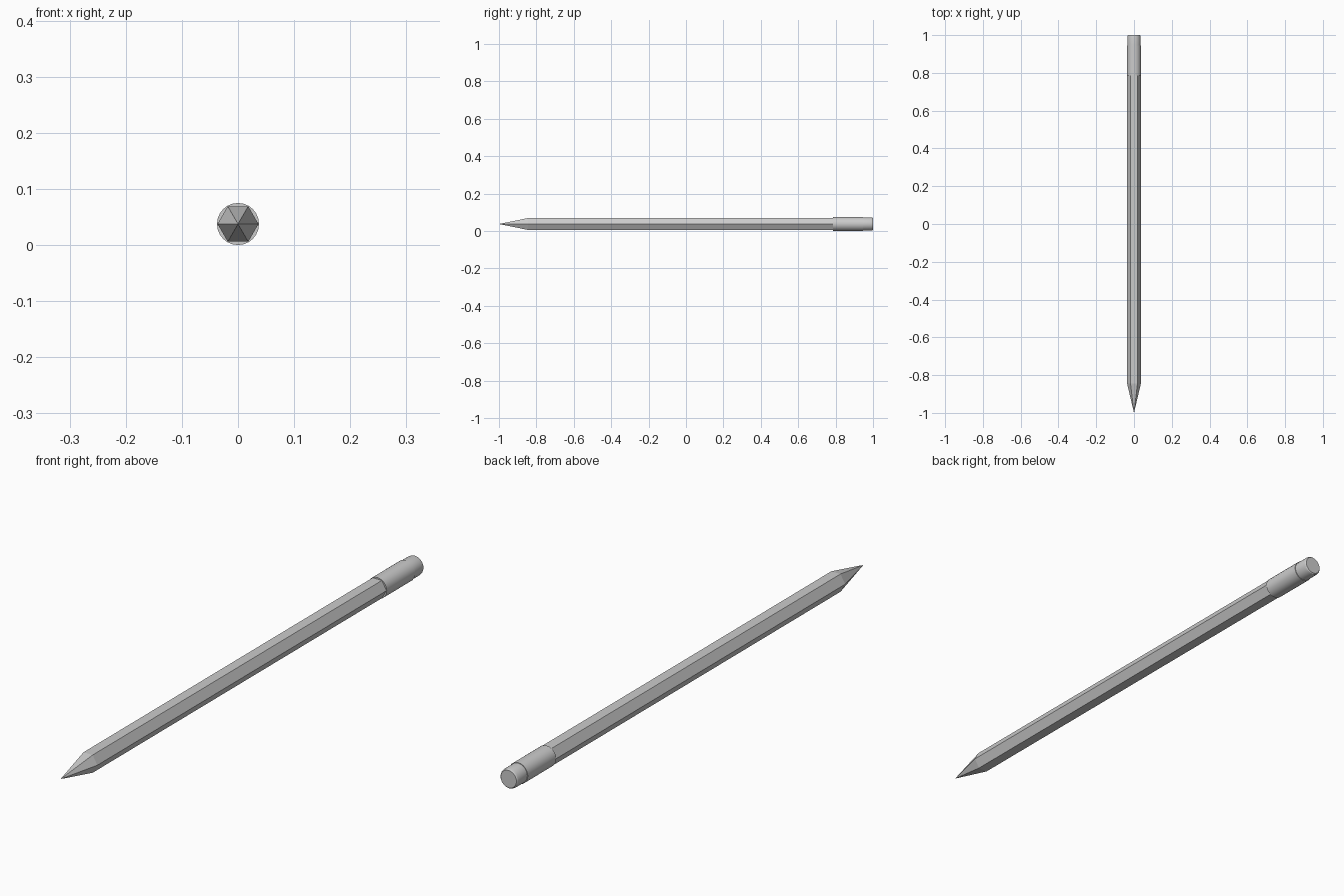
import bpy, bmesh, math

if "Cube" in bpy.data.objects:
    bpy.data.objects.remove(bpy.data.objects["Cube"])

CZ = 0.0375  # height of the pencil axis


def lathe(name, profile, sides, smooth=False):
    """Closed solid along y from (y, radius) pairs; radius 0 makes a point."""
    bm = bmesh.new()
    rings = []
    for y, r in profile:
        if r == 0:
            rings.append([bm.verts.new((0, y, CZ))])
        else:
            rings.append([bm.verts.new((r * math.cos(2 * math.pi * i / sides), y,
                                        CZ + r * math.sin(2 * math.pi * i / sides)))
                          for i in range(sides)])
    for a, b in zip(rings, rings[1:]):
        for i in range(sides):
            j = (i + 1) % sides
            if len(a) == 1:
                bm.faces.new((a[0], b[i], b[j]))
            elif len(b) == 1:
                bm.faces.new((a[i], b[0], a[j]))
            else:
                bm.faces.new((a[i], b[i], b[j], a[j]))
    for ring in (rings[0], rings[-1]):
        if len(ring) > 1:
            bm.faces.new(ring)
    bmesh.ops.recalc_face_normals(bm, faces=bm.faces)
    me = bpy.data.meshes.new(name)
    bm.to_mesh(me)
    bm.free()
    ob = bpy.data.objects.new(name, me)
    bpy.context.collection.objects.link(ob)
    if smooth:
        bpy.ops.object.select_all(action='DESELECT')
        ob.select_set(True)
        bpy.context.view_layer.objects.active = ob
        bpy.ops.object.shade_smooth_by_angle(angle=math.radians(30))
    return ob


# Hexagonal painted body
lathe("body", [(-0.845, 0.0365), (0.79, 0.0365)], 6)
# Sharpened wood and lead share one six-sided taper
lathe("sharpened_wood", [(-0.95, 0.0118), (-0.845, 0.0365)], 6)
lathe("lead_tip", [(-1.0, 0), (-0.95, 0.0118)], 6)
# Round metal collar
lathe("ferrule", [(0.785, 0.0375), (0.945, 0.0375)], 24, True)
# Eraser with a softened end
lathe("eraser", [(0.945, 0.0355), (0.99, 0.0355), (0.997, 0.034), (1.0, 0.031)], 24, True)
